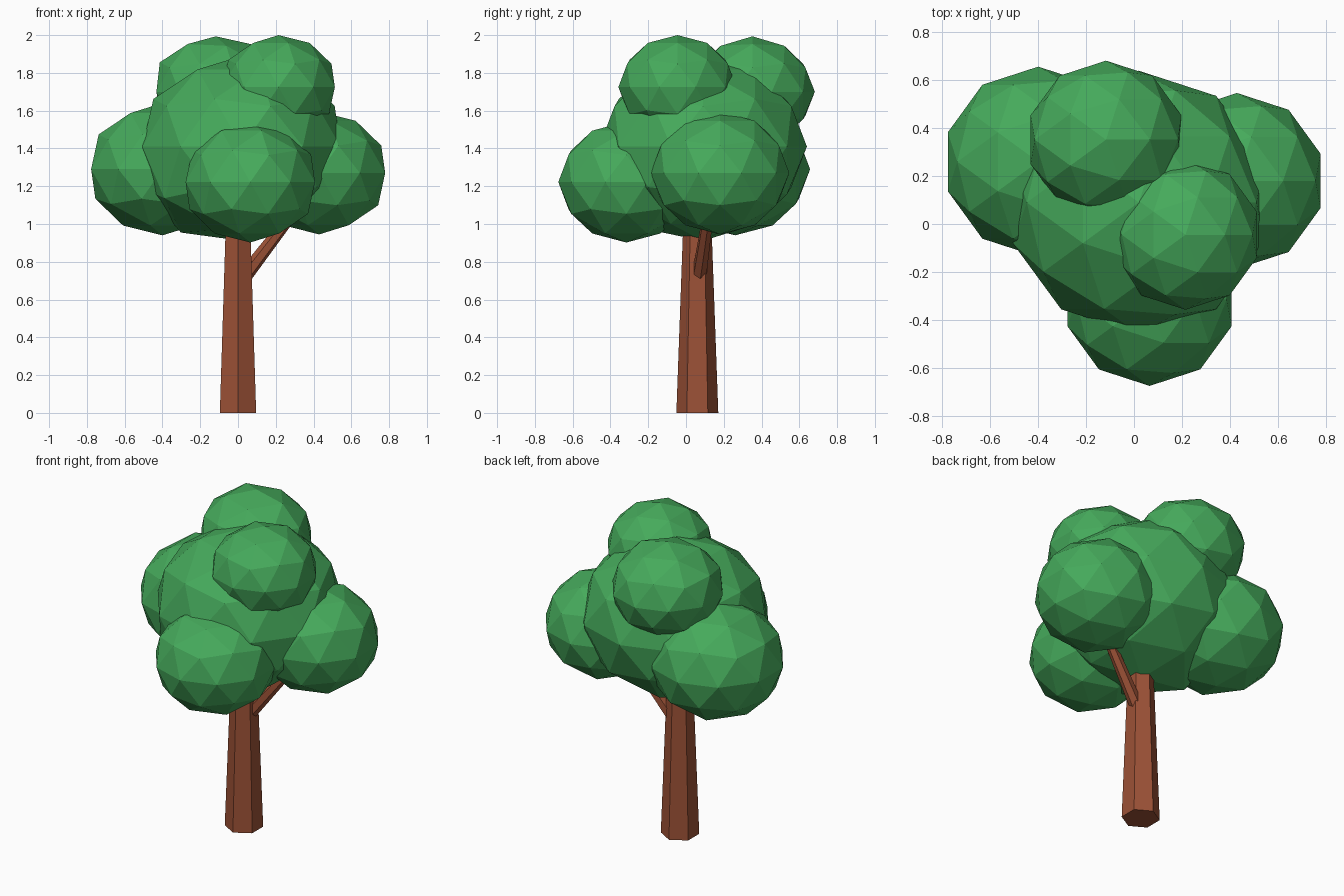
import bpy
import bmesh
from mathutils import Matrix, Vector

cube = bpy.data.objects.get("Cube")
if cube:
    bpy.data.objects.remove(cube, do_unlink=True)


def material(name, rgb):
    mat = bpy.data.materials.new(name)
    mat.use_nodes = True
    colour = (*rgb, 1.0)
    mat.diffuse_color = colour
    bsdf = next(n for n in mat.node_tree.nodes if n.type == 'BSDF_PRINCIPLED')
    bsdf.inputs["Base Color"].default_value = colour
    bsdf.inputs["Roughness"].default_value = 0.9
    return mat


leaf_green = material("leaf green", (0.06, 0.40, 0.105))
bark_brown = material("bark brown", (0.33, 0.083, 0.037))


def add_object(name, bm, mat):
    mesh = bpy.data.meshes.new(name)
    bm.to_mesh(mesh)
    bm.free()
    mesh.materials.append(mat)
    obj = bpy.data.objects.new(name, mesh)
    bpy.context.collection.objects.link(obj)
    return obj


def leaf_clump(name, centre, radius, height, bulges=()):
    """Flat-faced, slightly squashed ball of leaves, swollen towards each bulge."""
    bm = bmesh.new()
    bmesh.ops.create_icosphere(bm, subdivisions=2, radius=1.0)
    for v in bm.verts:
        n = v.co.normalized()
        v.co *= 1 + sum(amount * max(0, n.dot(Vector(direction).normalized())) ** 6
                        for direction, amount in bulges)
    bmesh.ops.scale(bm, vec=(radius, radius, height), verts=bm.verts)
    bmesh.ops.translate(bm, vec=centre, verts=bm.verts)
    return add_object(name, bm, leaf_green)


def limb(name, start, end, r_start, r_end, sides):
    """Tapered prism running from start to end."""
    start, end = Vector(start), Vector(end)
    axis = end - start
    turn = axis.to_track_quat('Z', 'Y').to_matrix().to_4x4() if axis.x else Matrix()
    bm = bmesh.new()
    bmesh.ops.create_cone(bm, cap_ends=True, segments=sides, radius1=r_start,
                          radius2=r_end, depth=axis.length,
                          matrix=Matrix.Translation((start + end) / 2) @ turn)
    return add_object(name, bm, bark_brown)


# Wood
limb("trunk", (0, 0.06, 0), (0, 0.06, 1.1), 0.111, 0.071, 6)
limb("branch", (0.02, 0.066, 0.705), (0.325, 0.125, 1.1), 0.041, 0.028, 6)

# Foliage
leaf_clump("main_foliage", (0.02, 0.09, 1.41), 0.55, 0.48,
           [((-0.53, -0.25, -0.81), 0.14)])
leaf_clump("right_foliage", (-0.40, 0.26, 1.29), 0.397, 0.35)
leaf_clump("left_foliage", (0.43, 0.18, 1.27), 0.367, 0.325)
leaf_clump("front_foliage", (0.065, -0.316, 1.222), 0.36, 0.32)
leaf_clump("top_front_foliage", (0.215, -0.045, 1.725), 0.313, 0.275)
leaf_clump("top_back_foliage", (-0.117, 0.352, 1.70), 0.33, 0.28,
           [((-0.6, 0, 0.8), 0.09), ((0.5, 0, 0.85), 0.06)])
